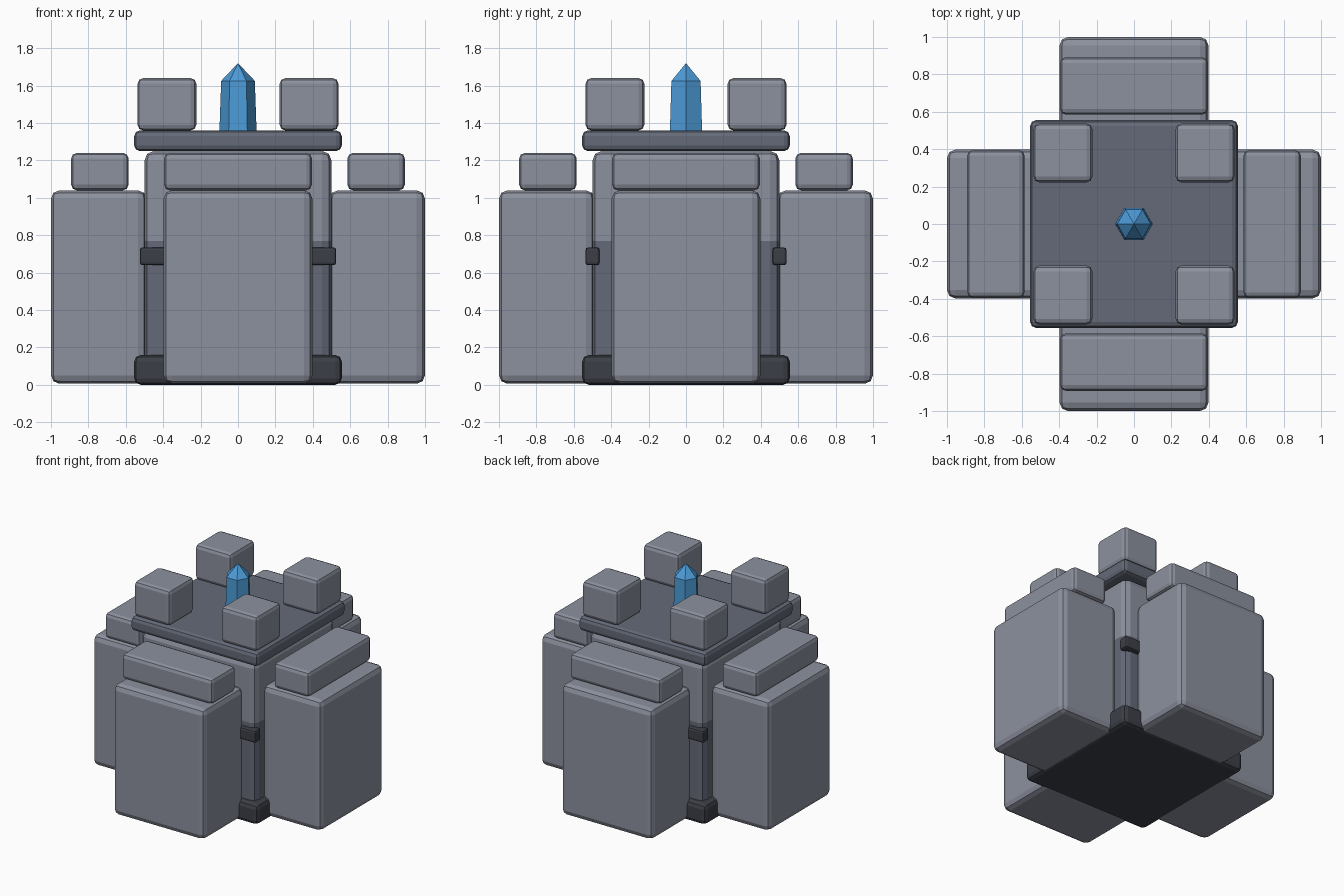
import bpy, bmesh, math

if "Cube" in bpy.data.objects:
    bpy.data.objects.remove(bpy.data.objects["Cube"])

def material(name, rgb):
    m = bpy.data.materials.new(name)
    lin = [((c / 255 + 0.055) / 1.055) ** 2.4 for c in rgb]
    m.diffuse_color = (*lin, 1)
    m.use_nodes = True
    m.node_tree.nodes["Principled BSDF"].inputs["Base Color"].default_value = m.diffuse_color
    return m

LIGHT = material("light_stone", (140, 145, 158))
MID = material("mid_stone", (100, 106, 120))
DARK = material("dark_stone", (60, 63, 71))
BLUE = material("blue_crystal", (76, 155, 216))

def finish(name, bm, mats):
    me = bpy.data.meshes.new(name)
    bm.to_mesh(me)
    bm.free()
    for m in mats:
        me.materials.append(m)
    ob = bpy.data.objects.new(name, me)
    bpy.context.collection.objects.link(ob)
    return ob

def block(name, lo, hi, mats, bevel, split=None):
    """Bevelled box between two corners; split colours faces below that height."""
    bm = bmesh.new()
    bmesh.ops.create_cube(bm, size=1)
    for v in bm.verts:
        v.co = [(a + b) / 2 + c * (b - a) for a, b, c in zip(lo, hi, v.co)]
    bmesh.ops.bevel(bm, geom=bm.edges[:], offset=bevel, segments=2,
                    profile=0.5, affect='EDGES')
    if split is not None:
        bmesh.ops.bisect_plane(bm, geom=bm.verts[:] + bm.edges[:] + bm.faces[:],
                               plane_co=(0, 0, split), plane_no=(0, 0, 1))
        for f in bm.faces:
            f.material_index = int(f.calc_center_median().z < split)
    return finish(name, bm, mats)

# Central tower: core, foot, roof slab
block("tower_core", (-0.5, -0.5, 0.02), (0.5, 0.5, 1.25), [LIGHT, MID], 0.05, 0.77)
block("base_plinth", (-0.555, -0.555, 0), (0.555, 0.555, 0.16), [DARK], 0.035)
block("roof_slab", (-0.555, -0.555, 1.25), (0.555, 0.555, 1.36), [MID], 0.03)

# Bars across the front and back
for s, side in ((-1, "front"), (1, "back")):
    block(side + "_bar", (-0.525, s * 0.5 - 0.038, 0.64), (0.525, s * 0.5 + 0.038, 0.735),
          [DARK], 0.015)

# Four buttresses, each with a cap
for i, side in enumerate(("front", "right", "back", "left")):
    for ob in (block(side + "_buttress", (-0.398, -1, 0.006), (0.398, -0.49, 1.04), [LIGHT], 0.045),
               block(side + "_cap", (-0.395, -0.892, 1.04), (0.395, -0.585, 1.24), [LIGHT], 0.03)):
        ob.rotation_euler.z = i * math.pi / 2

# Corner battlements
for sx in (-1, 1):
    for sy in (-1, 1):
        cx, cy = sx * 0.38, sy * 0.38
        block("battlement", (cx - 0.157, cy - 0.157, 1.36), (cx + 0.157, cy + 0.157, 1.64),
              [LIGHT], 0.03)

# Hexagonal crystal with a pointed tip
bm = bmesh.new()
rings = [[bm.verts.new((r * math.cos(k * math.pi / 3), r * math.sin(k * math.pi / 3), z))
          for k in range(6)] for r, z in ((0.1, 1.34), (0.09, 1.625))]
tip = bm.verts.new((0, 0, 1.72))
bm.faces.new(rings[0][::-1])
for k in range(6):
    n = (k + 1) % 6
    bm.faces.new((rings[0][k], rings[0][n], rings[1][n], rings[1][k]))
    bm.faces.new((rings[1][k], rings[1][n], tip))
finish("crystal", bm, [BLUE])
